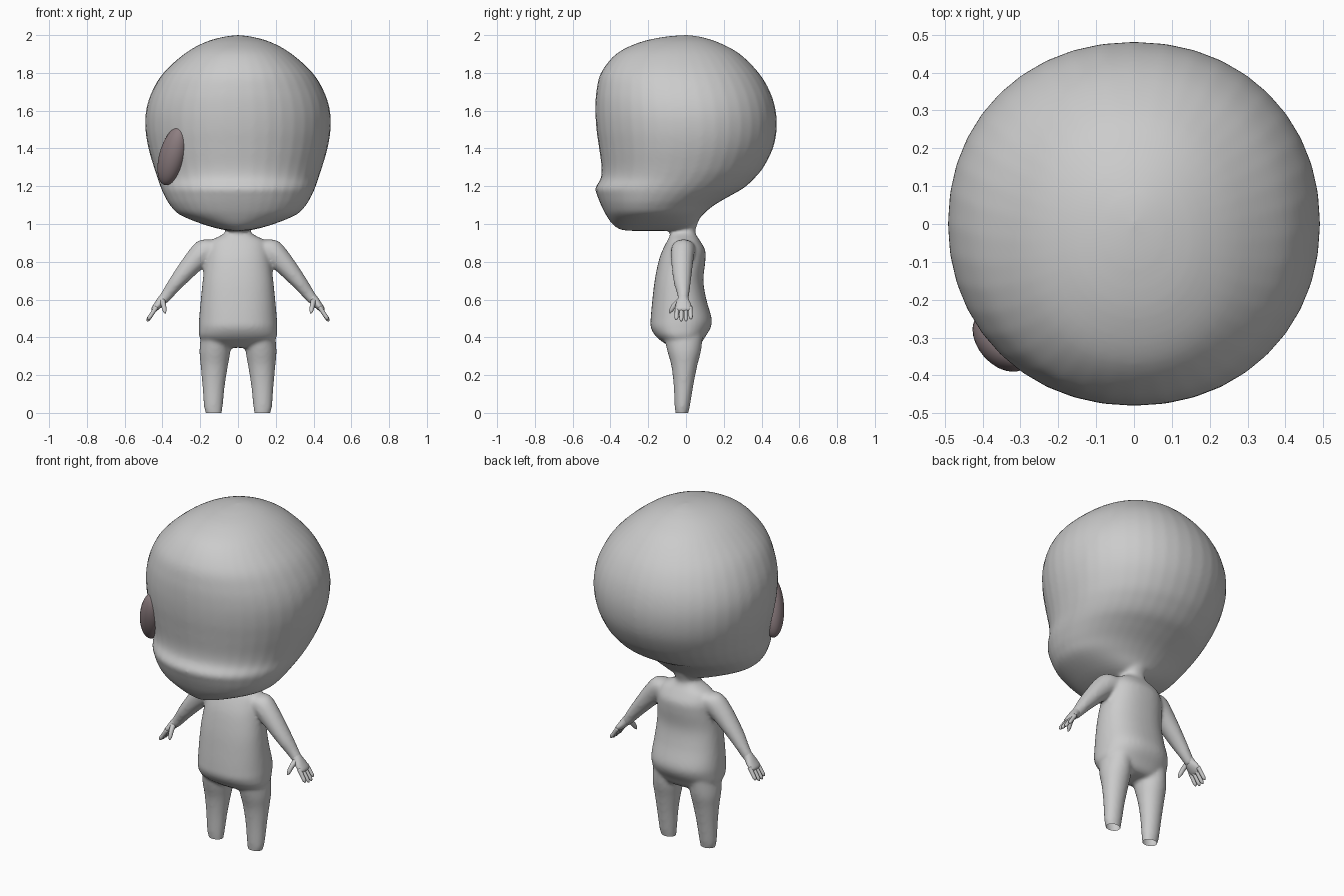
import bpy, bmesh, math
from mathutils import Vector

cube = bpy.data.objects.get("Cube")
if cube:
    bpy.data.objects.remove(cube)


def make_material(name, colour):
    mat = bpy.data.materials.new(name)
    mat.use_nodes = True
    mat.diffuse_color = colour
    mat.node_tree.nodes["Principled BSDF"].inputs["Base Color"].default_value = colour
    return mat


def make_object(name, bm, mat):
    mesh = bpy.data.meshes.new(name)
    bmesh.ops.recalc_face_normals(bm, faces=bm.faces)
    bm.to_mesh(mesh)
    bm.free()
    mesh.materials.append(mat)
    mesh.polygons.foreach_set("use_smooth", [True] * len(mesh.polygons))
    obj = bpy.data.objects.new(name, mesh)
    bpy.context.collection.objects.link(obj)
    return obj


def smooth_rows(rows, steps):
    """Pass a smooth curve through the rows."""
    result = []
    last = len(rows) - 1
    for i in range(last):
        quad = [rows[max(i - 1, 0)], rows[i], rows[i + 1], rows[min(i + 2, last)]]
        for k in range(steps):
            t = k / steps
            result.append([
                b + t * ((c - a) / 2 + t * (a - 2.5 * b + 2 * c - d / 2
                                            + t * (1.5 * (b - c) + (d - a) / 2)))
                for a, b, c, d in zip(*quad)])
    result.append(rows[-1])
    return result


def loft(bm, rows, u, v, power=2.0, sides=40, steps=5):
    """Skin rings given as x, y, z, radius along u, radius along v."""
    rings = []
    for x, y, z, ru, rv in smooth_rows(rows, steps):
        ring = []
        for i in range(sides):
            a = math.tau * i / sides
            c, s = math.cos(a), math.sin(a)
            cu = math.copysign(abs(c) ** (2 / power), c)
            sv = math.copysign(abs(s) ** (2 / power), s)
            ring.append(bm.verts.new(Vector((x, y, z)) + u * cu * max(ru, 0.002)
                                     + v * sv * max(rv, 0.002)))
        rings.append(ring)
    for low, high in zip(rings, rings[1:]):
        for i in range(sides):
            j = (i + 1) % sides
            bm.faces.new((low[i], low[j], high[j], high[i]))
    bm.faces.new(rings[0])
    bm.faces.new(rings[-1])


def column(bm, rows, power=2.0, side=1):
    """Upright loft: z, inner x, outer x, front y, back y."""
    loft(bm, [(side * (a + b) / 2, (f + k) / 2, z, (b - a) / 2, (k - f) / 2)
              for z, a, b, f, k in rows], Vector((1, 0, 0)), Vector((0, 1, 0)), power)


def limb(bm, rows, side, sides=20):
    """Tube along a path: x, y, z, radius in depth, radius in thickness."""
    rows = [(side * r[0], *r[1:]) for r in rows]
    along = (Vector(rows[-1][:3]) - Vector(rows[0][:3])).normalized()
    thick = along.cross(Vector((0, 1, 0))).normalized()
    loft(bm, rows, thick.cross(along), thick, sides=sides, steps=4)


skin = make_material("grey skin", (0.6, 0.6, 0.6, 1))
eye_colour = make_material("dusky mauve", (0.27, 0.21, 0.22, 1))

# Head: height, half width, front, back
head = [
    (0.964, 0.03, -0.30, -0.06), (0.972, 0.09, -0.35, 0.01),
    (1.0, 0.19, -0.39, 0.05), (1.05, 0.31, -0.425, 0.09),
    (1.1, 0.36, -0.45, 0.15), (1.15, 0.39, -0.47, 0.235),
    (1.19, 0.408, -0.48, 0.305), (1.24, 0.425, -0.452, 0.36),
    (1.3, 0.445, -0.447, 0.41), (1.4, 0.474, -0.46, 0.46),
    (1.5, 0.49, -0.474, 0.48), (1.6, 0.487, -0.48, 0.475),
    (1.7, 0.456, -0.475, 0.445), (1.8, 0.395, -0.45, 0.385),
    (1.9, 0.285, -0.37, 0.285), (1.96, 0.18, -0.25, 0.175),
    (1.99, 0.08, -0.12, 0.08), (2.0, 0, -0.01, 0.01),
]
body = bmesh.new()
column(body, [(z, -w, w, f, k) for z, w, f, k in head], 2.1)

# Torso and neck: height, half width, front, back
torso = [
    (0.345, 0.10, -0.07, 0.05), (0.36, 0.16, -0.10, 0.075),
    (0.4, 0.204, -0.155, 0.10), (0.45, 0.208, -0.186, 0.13),
    (0.5, 0.206, -0.187, 0.136), (0.6, 0.197, -0.178, 0.108),
    (0.7, 0.187, -0.166, 0.092), (0.8, 0.175, -0.146, 0.102),
    (0.86, 0.165, -0.125, 0.102), (0.91, 0.145, -0.10, 0.075),
    (0.94, 0.09, -0.085, 0.055), (0.965, 0.062, -0.08, 0.05),
    (1.0, 0.07, -0.09, 0.06), (1.08, 0.1, -0.12, 0.09),
]
column(body, [(z, -w, w, f, k) for z, w, f, k in torso], 2.3)

# Legs: height, inner edge, outer edge, front, back
leg = [
    (-0.04, 0.088, 0.166, -0.052, 0.008), (0.0, 0.085, 0.171, -0.056, 0.012),
    (0.03, 0.081, 0.180, -0.06, 0.02), (0.15, 0.069, 0.189, -0.066, 0.04),
    (0.25, 0.053, 0.198, -0.078, 0.06), (0.33, 0.04, 0.204, -0.1, 0.08),
    (0.42, 0.04, 0.195, -0.12, 0.09),
]
# Arms: centre, depth radius, thickness radius
arm = [
    (0.08, -0.01, 0.87, 0.06, 0.06), (0.16, -0.015, 0.865, 0.064, 0.066),
    (0.225, -0.02, 0.81, 0.06, 0.06), (0.32, -0.02, 0.70, 0.047, 0.043),
    (0.37, -0.015, 0.635, 0.034, 0.034), (0.405, -0.015, 0.59, 0.028, 0.027),
]
for side in (1, -1):
    column(body, leg, side=side)
    limb(body, arm, side)

# Fuse the body into one soft skin
blank = make_object("body_parts", body, skin)
remesh = blank.modifiers.new("fuse", 'REMESH')
remesh.mode = 'VOXEL'
remesh.voxel_size = 0.01
relax = blank.modifiers.new("relax", 'SMOOTH')
relax.factor = 0.5
relax.iterations = 9
bpy.context.view_layer.update()
fused = bmesh.new()
fused.from_object(blank, bpy.context.evaluated_depsgraph_get())
bpy.data.objects.remove(blank)

# Open, level leg ends
bmesh.ops.bisect_plane(fused, geom=fused.verts[:] + fused.edges[:] + fused.faces[:],
                       plane_co=(0, 0, 0), plane_no=(0, 0, -1), clear_outer=True)
make_object("head_and_body", fused, skin)

# Hands: palm, four fingers and a thumb
for side, label in ((1, "left"), (-1, "right")):
    hand = bmesh.new()
    limb(hand, [(0.375, -0.015, 0.63, 0.025, 0.024), (0.4, -0.015, 0.6, 0.03, 0.025),
                (0.425, -0.014, 0.57, 0.042, 0.021), (0.445, -0.013, 0.548, 0.04, 0.015),
                (0.452, -0.013, 0.54, 0.02, 0.006)], side)
    for i in range(4):
        y = -0.047 + 0.023 * i
        reach = (0.9, 1, 1, 0.85)[i]
        path = [(0, 0.012), (0.5, 0.011), (0.85, 0.01), (1, 0.003)]
        limb(hand, [(0.432 + 0.05 * t * reach, y + 0.12 * (y + 0.013) * t,
                     0.56 - 0.075 * t * reach, r, r) for t, r in path], side, 12)
    limb(hand, [(0.402, -0.025, 0.6, 0.016, 0.016), (0.394, -0.06, 0.57, 0.014, 0.013),
                (0.389, -0.078, 0.545, 0.011, 0.011), (0.386, -0.088, 0.528, 0.004, 0.004)],
         side, 12)
    make_object(label + "_hand", hand, skin)

# Single slanted eye on the right of the face
eye = bmesh.new()
bmesh.ops.create_uvsphere(eye, u_segments=32, v_segments=20, radius=1)
outward = Vector((-0.74, -0.67, 0)).normalized()
across = Vector((0, 0, 1)).cross(outward)
lengthwise = (Vector((0, 0, 1)) + across * 0.42).normalized()
across = outward.cross(lengthwise)
for vert in eye.verts:
    p = vert.co.copy()
    vert.co = (Vector((-0.347, -0.308, 1.36)) + outward * p.x * 0.065
               + across * p.y * 0.075 + lengthwise * p.z * 0.165)
make_object("right_eye", eye, eye_colour)
